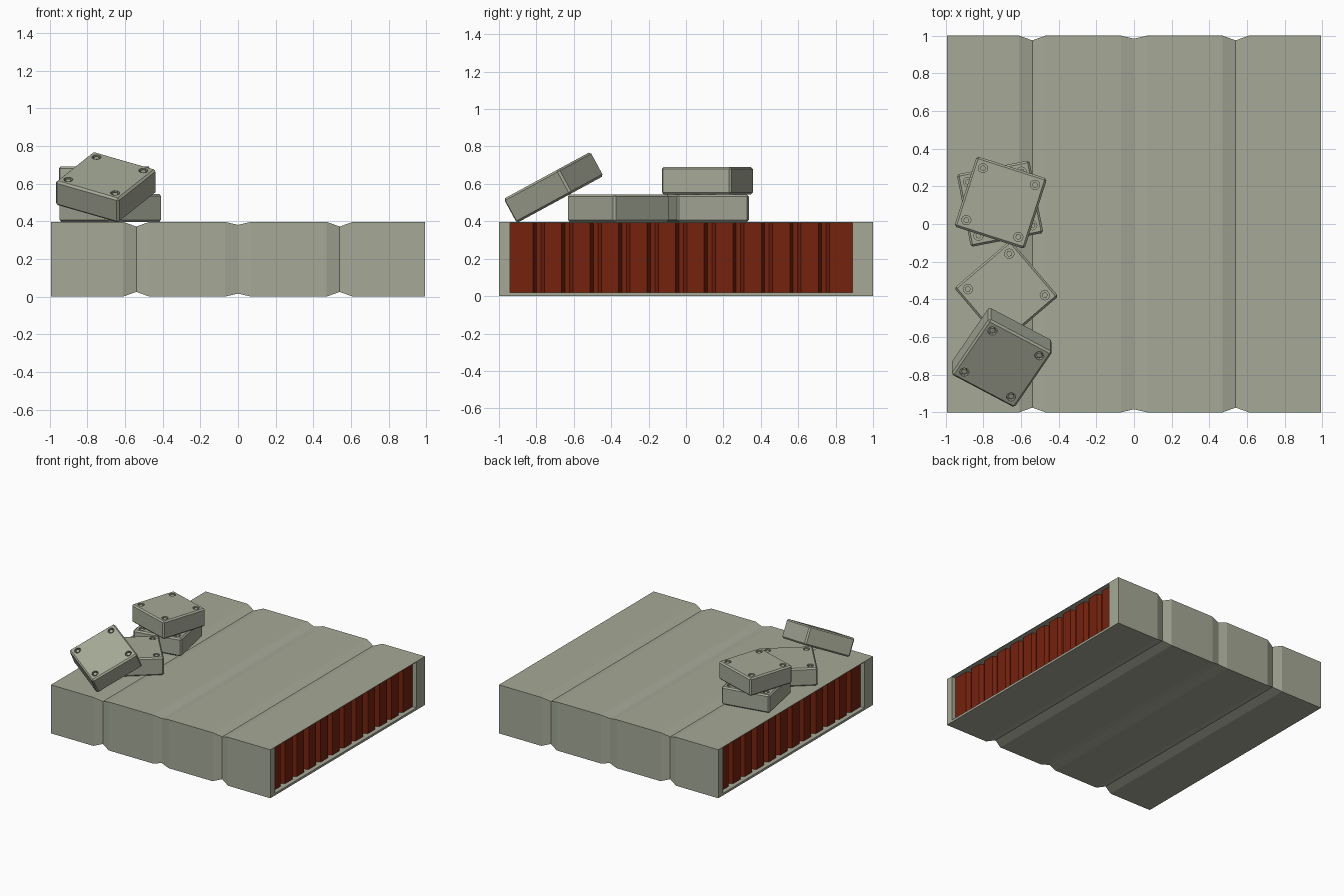
import bpy, bmesh
from math import radians, pi
from mathutils import Matrix, Vector

cube = bpy.data.objects.get("Cube")
if cube:
    bpy.data.objects.remove(cube, do_unlink=True)


def material(name, rgb):
    m = bpy.data.materials.new(name)
    m.use_nodes = True
    m.diffuse_color = (*rgb, 1)
    m.node_tree.nodes["Principled BSDF"].inputs["Base Color"].default_value = (*rgb, 1)
    return m


stone = material("grey_green", (0.38, 0.40, 0.31))
rust = material("rust_red", (0.178, 0.016, 0.004))


def add_object(name, bm, mat):
    bmesh.ops.recalc_face_normals(bm, faces=bm.faces)
    mesh = bpy.data.meshes.new(name)
    bm.to_mesh(mesh)
    bm.free()
    mesh.materials.append(mat)
    ob = bpy.data.objects.new(name, mesh)
    bpy.context.scene.collection.objects.link(ob)
    return ob


def ring(bm, x, y0, y1, z0, z1):
    return [bm.verts.new((x, y, z)) for y, z in ((y0, z0), (y1, z0), (y1, z1), (y0, z1))]


def bridge(bm, a, b):
    for i in range(len(a)):
        j = (i + 1) % len(a)
        bm.faces.new((a[i], a[j], b[j], b[i]))


# Slab: grooved sections along x, with a recessed opening at each end
END, HEIGHT, DEPTH = 0.993, 0.397, 0.10
OPEN_LOW, OPEN_HIGH, SILL, LINTEL = -0.94, 0.89, 0.018, 0.392
bm = bmesh.new()
stations = [(-END, 0)]
for centre, dip in ((-0.54, 0.025), (0, 0.016), (0.54, 0.025)):
    stations += [(centre - 0.07, 0), (centre, dip), (centre + 0.07, 0)]
stations.append((END, 0))
rings = [ring(bm, x, d - 1, 1 - d, d, HEIGHT - d) for x, d in stations]
for a, b in zip(rings, rings[1:]):
    bridge(bm, a, b)
for side, outer in ((-1, rings[0]), (1, rings[-1])):
    low, high = sorted((side * OPEN_LOW, side * OPEN_HIGH))
    mouth = ring(bm, side * END, low, high, SILL, LINTEL)
    back = ring(bm, side * (END - DEPTH), low, high, SILL, LINTEL)
    bridge(bm, outer, mouth)
    bridge(bm, mouth, back)
    bm.faces.new(back)
add_object("slab", bm, stone)

# Corrugated panels set into both ends
RIBS = 12
pitch = (OPEN_HIGH - OPEN_LOW) / RIBS
for side, name in ((1, "left_corrugated_panel"), (-1, "right_corrugated_panel")):
    bm = bmesh.new()
    front, deep = END - 0.035, END - 0.065
    profile = [(front, OPEN_LOW)]
    for i in range(RIBS):
        mid = OPEN_LOW + (i + 1) * pitch
        if i < RIBS - 1:
            profile += [(front, mid - 0.03), (deep, mid - 0.012),
                        (deep, mid + 0.012), (front, mid + 0.03)]
    profile.append((front, OPEN_HIGH))
    columns = [[bm.verts.new((side * x, side * y, z)) for z in (SILL, LINTEL)] for x, y in profile]
    for a, b in zip(columns, columns[1:]):
        bm.faces.new((a[0], b[0], b[1], a[1]))
    panel = add_object(name, bm, rust)
    # Face the ribs outwards
    facing = sum(p.normal.x * p.area for p in panel.data.polygons)
    if facing * side < 0:
        panel.data.flip_normals()


# Block: chamfered box with four counterbored bolts
SIZE, THICK, SPREAD = 0.392, 0.147, 0.145


def cylinder(bm, radius, low, high, sides, x, y):
    bmesh.ops.create_cone(bm, cap_ends=True, segments=sides, radius1=radius, radius2=radius,
                          depth=high - low,
                          matrix=Matrix.Translation((x, y, (low + high) / 2)))


corners = [(x, y) for x in (-SPREAD, SPREAD) for y in (-SPREAD, SPREAD)]
top = THICK / 2

bm = bmesh.new()
for x, y in corners:
    cylinder(bm, 0.025, top - 0.02, top + 0.05, 10, x, y)
cutter = add_object("bolt_hole_cutter", bm, stone)
cutter.hide_render = True

bm = bmesh.new()
bmesh.ops.create_cube(bm, size=1, matrix=Matrix.Diagonal((SIZE, SIZE, THICK, 1)))
bmesh.ops.bevel(bm, geom=bm.edges[:], offset=0.011, segments=1, affect='EDGES')
block = add_object("upper_block", bm, stone)
cut = block.modifiers.new("bolt_holes", 'BOOLEAN')
cut.operation, cut.object, cut.solver = 'DIFFERENCE', cutter, 'EXACT'
bpy.context.view_layer.update()
graph = bpy.context.evaluated_depsgraph_get()
block_mesh = bpy.data.meshes.new_from_object(block.evaluated_get(graph))
block.modifiers.clear()
bpy.data.objects.remove(cutter, do_unlink=True)
block.data = block_mesh

bm = bmesh.new()
for x, y in corners:
    cylinder(bm, 0.016, top - 0.022, top - 0.005, 6, x, y)
bolts = add_object("upper_block_bolts", bm, stone)

# Place the four blocks: location, turn about z, then lean about x
layer = HEIGHT + THICK / 2
places = (
    ("upper_block", (-0.708, 0.114, layer + THICK), -17.8, 0),
    ("lower_block", (-0.711, 0.108, layer), 11, 0),
    ("middle_block", (-0.678, -0.362, layer), 40.5, 0),
    ("leaning_block", (-0.702, -0.708, 0.581), -31, 28.5),
)
for name, spot, turn, lean in places:
    pose = (Matrix.Translation(Vector(spot)) @ Matrix.Rotation(radians(lean), 4, 'X')
            @ Matrix.Rotation(radians(turn), 4, 'Z'))
    for source, label in ((block, name), (bolts, name + "_bolts")):
        ob = source
        if name != "upper_block":
            ob = source.copy()
            ob.name = label
            bpy.context.scene.collection.objects.link(ob)
        ob.matrix_world = pose
